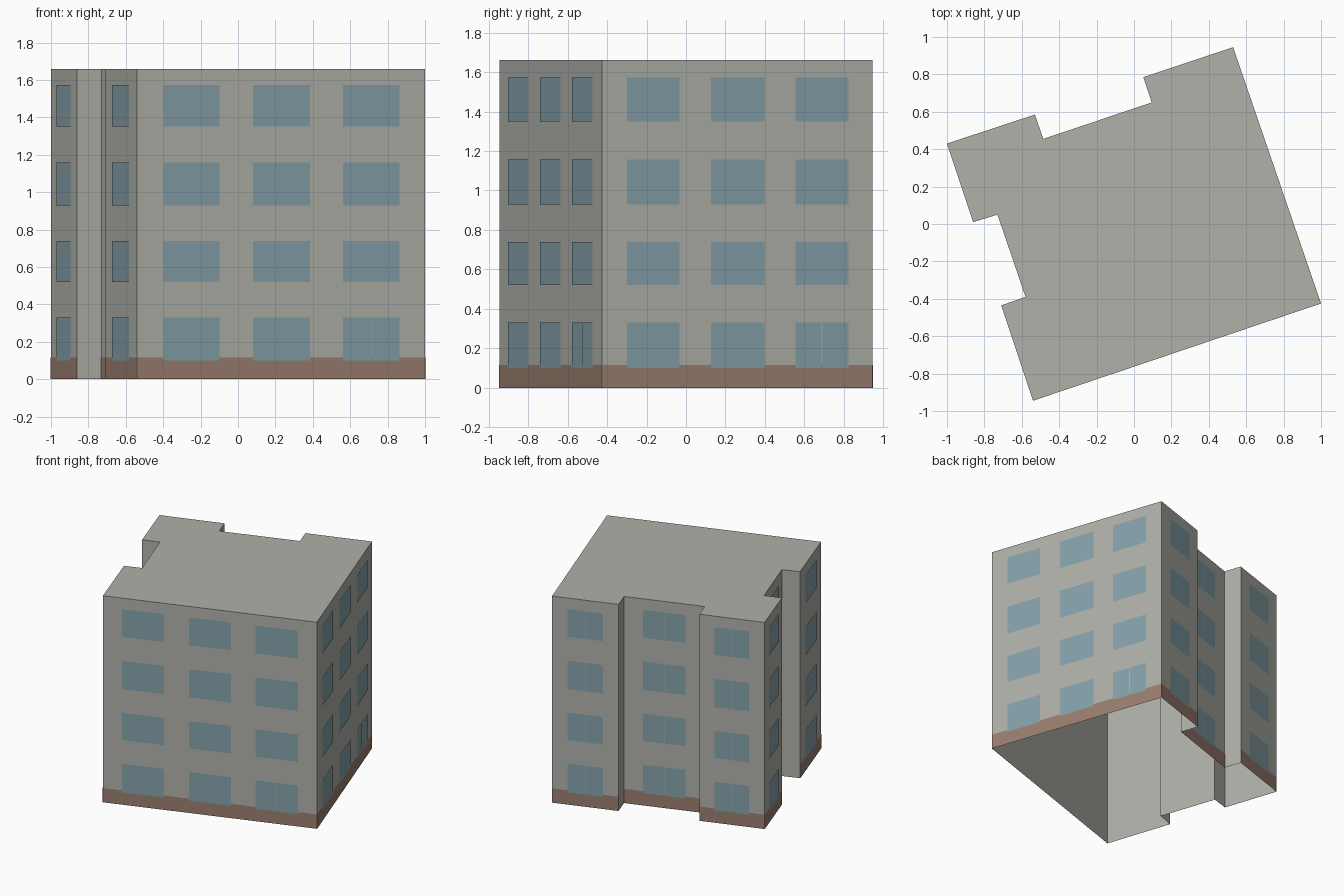
import bpy
import bmesh
from mathutils import Vector

if "Cube" in bpy.data.objects:
    bpy.data.objects.remove(bpy.data.objects["Cube"], do_unlink=True)

HEIGHT = 1.66
BAND_TOP = 0.115
FLOORS = [(0.10, 0.33), (0.52, 0.74), (0.93, 1.158), (1.35, 1.573)]
TRIPLE = [(0.091, 0.285), (0.402, 0.6), (0.714, 0.911)]
SINGLE = [(0.235, 0.765)]

# Footprint, anticlockwise: start corner of each wall, its window columns,
# whether it carries the base band, and which panes are split in two
WALLS = [
    ((-0.54, -0.945), TRIPLE, True, "door"),    # front
    ((1.0, -0.425), TRIPLE, True, "door"),      # left side
    ((0.53, 0.945), SINGLE, True, "all"),       # back wing
    ((0.05, 0.785), [], False, ""),             # notch return
    ((0.095, 0.65), SINGLE, True, "all"),       # back recess
    ((-0.485, 0.455), [], False, ""),           # notch return
    ((-0.53, 0.585), SINGLE, True, "all"),      # back corner wing
    ((-1.0, 0.43), SINGLE, True, ""),           # right side, rear wing
    ((-0.86, 0.01), [], False, ""),             # notch return
    ((-0.73, 0.05), SINGLE, True, ""),          # right side recess
    ((-0.58, -0.39), [], False, ""),            # notch return
    ((-0.71, -0.435), SINGLE, True, ""),        # right side, front wing
]


def material(name, rgb):
    linear = [((c / 255 + 0.055) / 1.055) ** 2.4 for c in rgb]
    mat = bpy.data.materials.new(name)
    mat.use_nodes = True
    mat.diffuse_color = (*linear, 1)
    bsdf = mat.node_tree.nodes["Principled BSDF"]
    bsdf.inputs["Base Color"].default_value = (*linear, 1)
    bsdf.inputs["Roughness"].default_value = 0.9
    return mat


def finish(bm, name, mat):
    mesh = bpy.data.meshes.new(name)
    bm.to_mesh(mesh)
    bm.free()
    mesh.materials.append(mat)
    bpy.context.collection.objects.link(bpy.data.objects.new(name, mesh))


def panel(bm, start, end, span, heights, offset):
    """Thin upright plate on a wall, spanning a fraction of its length."""
    along = end - start
    out = Vector((along.y, -along.x, 0)).normalized() * offset
    a, b = (start + along * u + out for u in span)
    low, high = (Vector((0, 0, z)) for z in heights)
    bm.faces.new([bm.verts.new(p) for p in (a + low, b + low, b + high, a + high)])


concrete = material("warm grey concrete", (176, 177, 169))
brick = material("brown base", (154, 126, 111))
glass = material("blue grey glass", (133, 161, 169))

corners = [Vector((*wall[0], 0)) for wall in WALLS]

# Building shell: flat roof and walls, open underneath
shell = bmesh.new()
roof = shell.faces.new([shell.verts.new(c + Vector((0, 0, HEIGHT))) for c in corners])
top = list(roof.verts)
bottom = [shell.verts.new(c) for c in corners]
for i in range(len(corners)):
    j = (i + 1) % len(corners)
    shell.faces.new((bottom[i], bottom[j], top[j], top[i]))
finish(shell, "walls_and_roof", concrete)

# Base band and window panes
band, panes = bmesh.new(), bmesh.new()
for i, (_, columns, has_band, split) in enumerate(WALLS):
    start, end = corners[i], corners[(i + 1) % len(corners)]
    if has_band:
        panel(band, start, end, (0, 1), (0, BAND_TOP), 0.002)
    gap = 0.0025 / (end - start).length
    for floor, heights in enumerate(FLOORS):
        for column, (u0, u1) in enumerate(columns):
            is_door = floor == 0 and column == len(columns) - 1
            if split == "all" or (split == "door" and is_door):
                middle = (u0 + u1) / 2
                spans = [(u0, middle - gap), (middle + gap, u1)]
            else:
                spans = [(u0, u1)]
            for span in spans:
                panel(panes, start, end, span, heights, 0.004)
finish(band, "base_band", brick)
finish(panes, "windows", glass)
